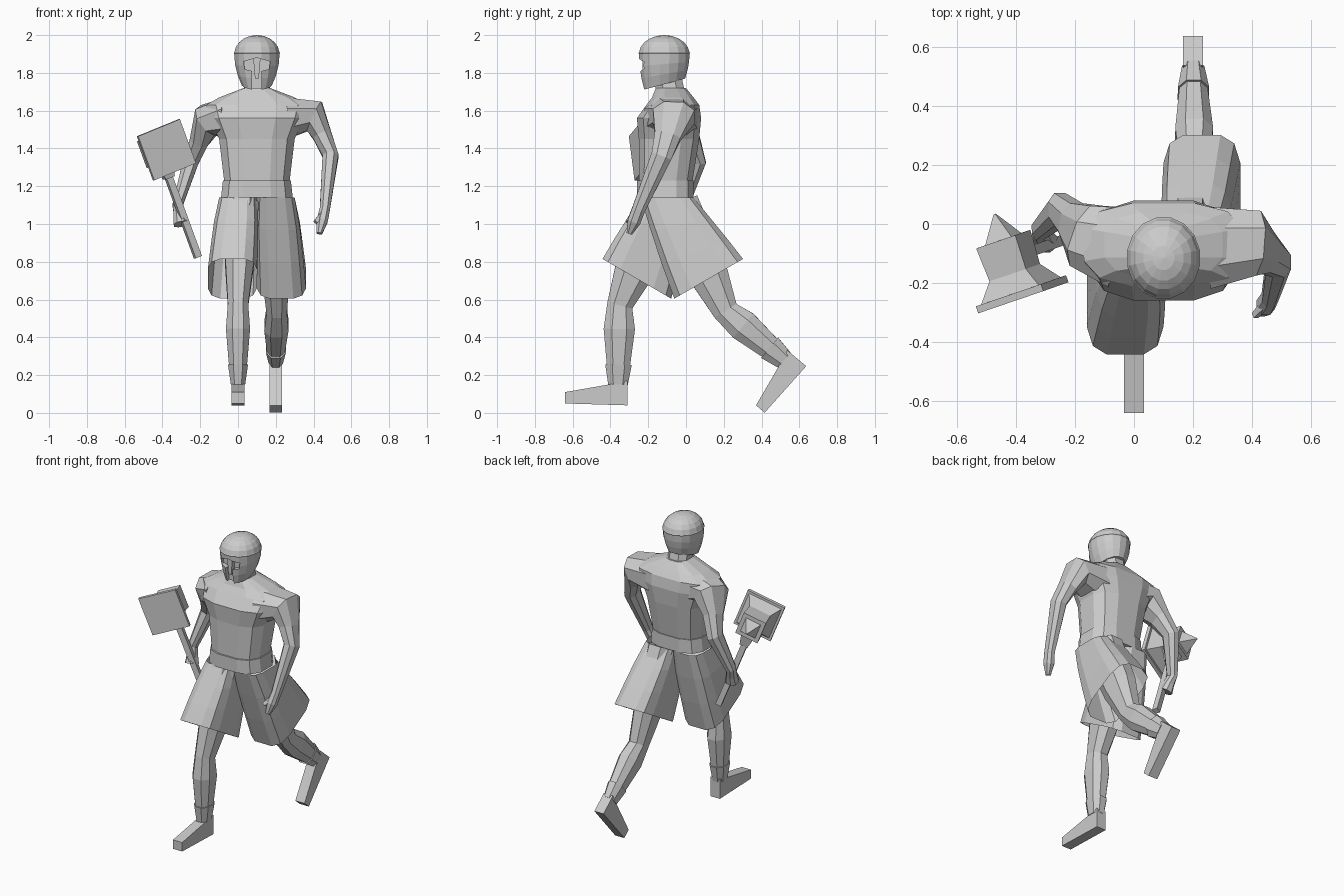
import bpy, bmesh, math
from mathutils import Vector, Matrix

if "Cube" in bpy.data.objects:
    bpy.data.objects.remove(bpy.data.objects["Cube"])

colour = (.6, .6, .6, 1)
grey = bpy.data.materials.new("plain grey")
grey.use_nodes = True
grey.diffuse_color = colour
grey.node_tree.nodes["Principled BSDF"].inputs["Base Color"].default_value = colour


def skin(name, rings, caps=True):
    """Join rings of equal point count into a flat-shaded surface."""
    bm = bmesh.new()
    rows = [[bm.verts.new(point) for point in ring] for ring in rings]
    count = len(rows[0])
    for low, high in zip(rows, rows[1:]):
        for k in range(count):
            after = (k + 1) % count
            bm.faces.new((low[k], low[after], high[after], high[k]))
    if caps:
        bm.faces.new(rows[0][::-1])
        bm.faces.new(rows[-1])
    bmesh.ops.recalc_face_normals(bm, faces=bm.faces)
    mesh = bpy.data.meshes.new(name)
    bm.to_mesh(mesh)
    bm.free()
    mesh.materials.append(grey)
    part = bpy.data.objects.new(name, mesh)
    bpy.context.collection.objects.link(part)
    return part


def oval(centre, across, depth, sides=8, power=1):
    """Ring spanned by two half-axis vectors; a power below one makes it boxier."""
    grow = math.cos(math.pi / sides) ** -power
    points = []
    for k in range(sides):
        angle = (k + .5) * math.tau / sides
        c, s = math.cos(angle), math.sin(angle)
        c = math.copysign(abs(c) ** power, c) * grow
        s = math.copysign(abs(s) ** power, s) * grow
        points.append(Vector(centre) + across * c + depth * s)
    return points


def level(centre, wide, deep, pitch=0, **shape):
    """Ring facing up, its back edge raised by pitch in degrees."""
    tilt = math.radians(pitch)
    depth = Vector((0, math.cos(tilt), math.sin(tilt))) * deep
    return oval(centre, Vector((wide, 0, 0)), depth, **shape)


def tube(name, joints, sizes, sides=8):
    """Limb along joints, each ring square to the path."""
    rings = []
    for k, (joint, (wide, deep)) in enumerate(zip(joints, sizes)):
        before, after = joints[max(k - 1, 0)], joints[min(k + 1, len(joints) - 1)]
        path = (after - before).normalized()
        depth = Vector((0, 1, 0))
        depth = (depth - path * depth.dot(path)).normalized()
        rings.append(oval(joint, depth.cross(path) * wide, depth * deep, sides, power=.85))
    return skin(name, rings)


def prism(name, profile, centre, half, place):
    """Extrude a flat profile; place turns (distance, a, b) into a point."""
    return skin(name, [[place(centre + side * half, a, b) for a, b in profile]
                       for side in (-1, 1)])


# Torso, neck and belt
def trunk(name, rows):
    skin(name, [level((.1, y, z), wide, deep, sides=12, power=.7)
                for z, y, wide, deep in rows])


trunk("torso", [(1.2, -.11, .17, .14), (1.45, -.09, .2, .16), (1.56, -.09, .25, .17),
                (1.63, -.07, .27, .14), (1.67, -.07, .2, .11), (1.72, -.08, .07, .08)])
trunk("belt", [(1.14, -.11, .19, .15), (1.23, -.11, .18, .15)])
tube("neck", [Vector((.1, -.07, 1.62)), Vector((.1, -.1, 1.8))], [(.08, .08), (.06, .07)])

# Skirt halves, each swung with its leg and open below
for side, label in ((-1, "right"), (1, "left")):
    rings = []
    for step in range(4):
        t = step / 3
        centre = (.1 + side * (.1 + .03 * t), -.1 + .03 * t + side * .19 * t, 1.14 - .43 * t)
        rings.append(level(centre, .1 + .03 * math.sqrt(t), .14 + .07 * t,
                           side * 30 * t, sides=12, power=.55))
    skin("skirt_" + label, rings, caps=False)


# Legs, with boot cuffs and wedge feet
def leg(label, hip, knee, ankle, heel_lift):
    hip, knee, ankle = Vector(hip), Vector(knee), Vector(ankle)
    thigh, calf, cuff = hip.lerp(knee, .6), knee.lerp(ankle, .3), knee.lerp(ankle, .75)
    tube(label + "_leg", [hip, thigh, knee, calf, cuff, ankle],
         [(.09, .12), (.075, .11), (.054, .068), (.064, .083), (.048, .062), (.036, .05)])
    tube(label + "_boot_cuff", [cuff, ankle], [(.053, .07), (.038, .052)])
    turn = Matrix.Rotation(math.radians(heel_lift), 3, "X")
    sole = [(-.28, -.1), (.05, -.11), (.05, .02), (-.05, 0), (-.28, -.04)]
    prism(label + "_foot", sole, 0, .034, lambda d, a, b: ankle + turn @ Vector((d, a, b)))


leg("right", hip=(.02, -.13, 1.1), knee=(0, -.35, .57), ankle=(0, -.36, .15), heel_lift=0)
leg("left", hip=(.19, -.05, 1.1), knee=(.205, .21, .54), ankle=(.2, .52, .28), heel_lift=50)


# Arms, growing out of broad shoulders
def arm(label, root, shoulder, elbow, wrist, tip, hand):
    root, shoulder, elbow, wrist, tip = map(Vector, (root, shoulder, elbow, wrist, tip))
    tube(label + "_arm", [root, shoulder, shoulder.lerp(elbow, .5), elbow, wrist,
                          wrist.lerp(tip, .5), tip],
         [(.11, .14), (.085, .11), (.05, .07), (.042, .055), (.027, .035),
          (.03, .035), (hand, hand)])


arm("left", root=(.25, -.08, 1.56), shoulder=(.405, -.065, 1.57), elbow=(.49, -.13, 1.36),
    wrist=(.46, -.25, 1.08), tip=(.43, -.3, .95), hand=.015)
arm("right", root=(-.04, -.08, 1.56), shoulder=(-.16, -.04, 1.55), elbow=(-.25, .05, 1.33),
    wrist=(-.32, -.02, 1.1), tip=(-.3, -.06, 1), hand=.04)
tube("left_thumb", [Vector((.46, -.26, 1.07)), Vector((.41, -.31, 1.01))],
     [(.015, .015), (.01, .01)], sides=4)

# Helmet: tapered cheeks, a brow band and a dome
rings = []
for step in (3, 2, 1, 0):
    t = step / 3
    rings.append(level((.1, -.115, 1.9 - .16 * t), .12 - .04 * t * t,
                       .134 - .02 * t * t, 15 * t, sides=16))
rings.append(level((.1, -.115, 1.905), .123, .137, sides=16))
for step in range(6):
    angle = math.radians(5 + step * 16.8)
    size = math.cos(angle)
    rings.append(level((.1, -.115, 1.9 + .1 * math.sin(angle)), .12 * size, .134 * size, sides=16))
helmet = skin("helmet", rings)


# Face opening, with a nose guard set back in it
def across_face(d, a, b):
    return (.1 + a, d, b)


half = [(0, 1.88), (.07, 1.86), (.065, 1.82), (.025, 1.81), (.025, 1.68)]
opening = half + [(-a, b) for a, b in reversed(half[1:])]
cutter = prism("face_cutter", opening, -.27, .07, across_face)
cutter.hide_render = True
cut = helmet.modifiers.new("opening", "BOOLEAN")
cut.object = cutter
bpy.context.view_layer.objects.active = helmet
bpy.ops.object.modifier_apply(modifier=cut.name)
bpy.data.objects.remove(cutter)
prism("nose_guard", [(-.02, 1.885), (-.01, 1.77), (.01, 1.77), (.02, 1.885)],
      -.21, .02, across_face)

# Hammer, laid out in its own frame: across, to the back, up the handle
up = Vector((-.34, -.12, .93)).normalized()
across = Vector((.88, .3, .36))
across = (across - up * across.dot(up)).normalized()
back = up.cross(across)
face_centre = Vector((-.375, -.25, 1.393))


def hammer_part(name, steps, start, path, other):
    """Square sections of (distance, half size) along a path."""
    corners = [(-1, -1), (1, -1), (1, 1), (-1, 1)]
    skin(name, [[start + path * d + (across * a + other * b) * size for a, b in corners]
                for d, size in steps])


for name, steps in (("hammer_face", [(0, .125), (.025, .125)]),
                    ("hammer_head", [(.025, .11), (.09, .07), (.21, .075)]),
                    ("hammer_spike", [(.21, .05), (.3, .003)])):
    hammer_part(name, steps, face_centre, back, up)
for name, steps in (("hammer_handle", [(-.61, .018), (0, .018)]),
                    ("hammer_collar", [(-.16, .026), (-.06, .045)])):
    hammer_part(name, steps, face_centre + back * .14, up, back)
